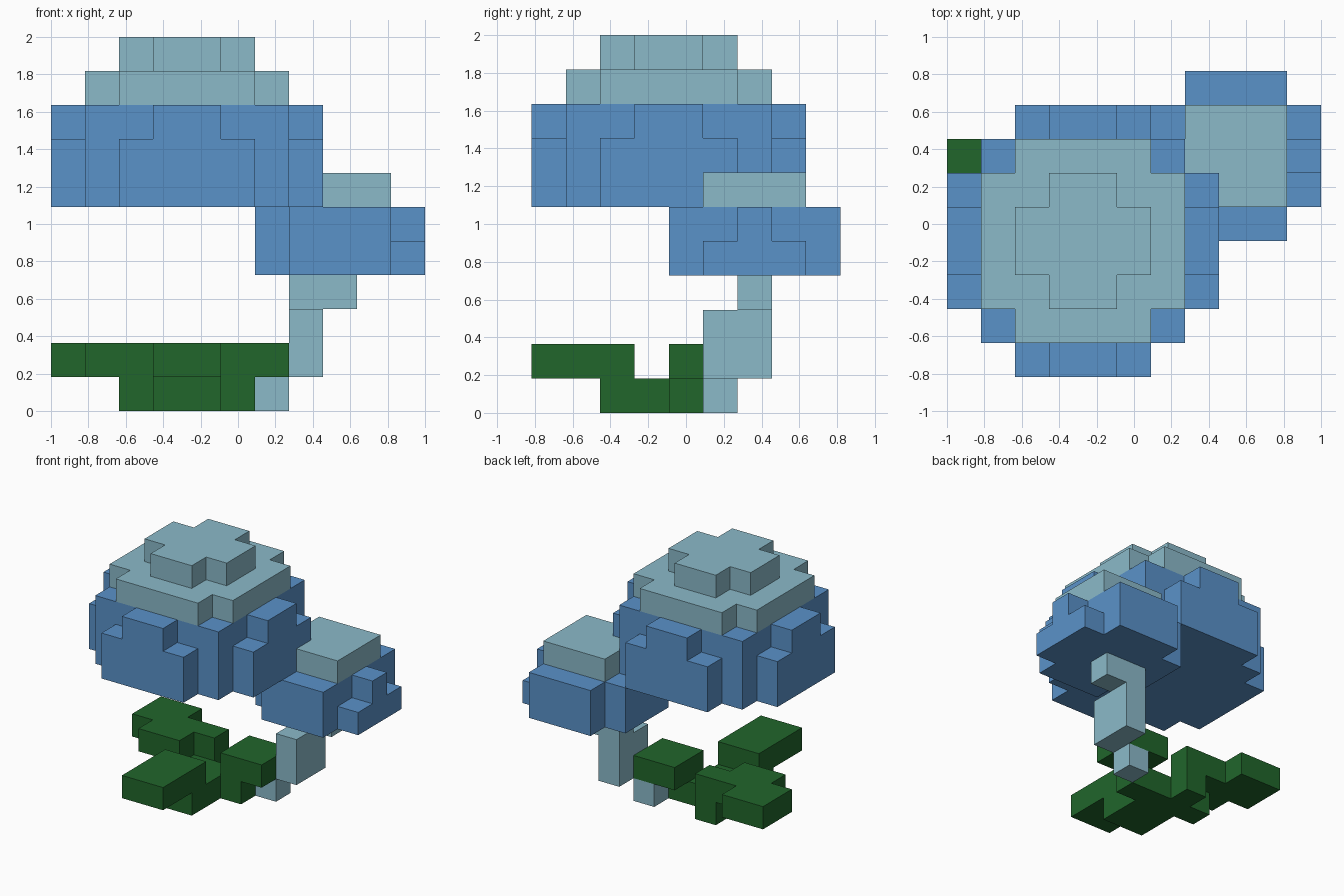
import bpy, bmesh
from itertools import product
from mathutils import Vector

cube = bpy.data.objects.get("Cube")
if cube:
    bpy.data.objects.remove(cube, do_unlink=True)

U = 2 / 11                           # size of one block
ORIGIN = Vector((-1, -4.5 * U, 0))   # corner of the block grid


def material(name, rgb):
    m = bpy.data.materials.new(name)
    m.use_nodes = True
    m.diffuse_color = (*rgb, 1)
    bsdf = next(n for n in m.node_tree.nodes if n.type == 'BSDF_PRINCIPLED')
    bsdf.inputs["Base Color"].default_value = (*rgb, 1)
    return m


blue = material("cap blue", (0.102, 0.287, 0.584))
pale = material("pale blue", (0.258, 0.491, 0.584))
green = material("leaf green", (0.015, 0.133, 0.024))


def box(x0, x1, y0, y1, z0, z1):
    """Grid cells filled by a box."""
    return set(product(range(x0, x1), range(y0, y1), range(z0, z1)))


def rounded(a, b, z0, z1):
    """Square slab on both axes from a to b, without its corner blocks."""
    return box(a, b, a + 1, b - 1, z0, z1) | box(a + 1, b - 1, a, b, z0, z1)


def build(name, cells, mat):
    """Skin a set of cells and merge the flat faces."""
    bm = bmesh.new()
    for cell in cells:
        for axis, side in product(range(3), (0, 1)):
            near = list(cell)
            near[axis] += 2 * side - 1
            if tuple(near) in cells:
                continue
            u, v = (axis + 1) % 3, (axis + 2) % 3
            ring = []
            for du, dv in ((0, 0), (1, 0), (1, 1), (0, 1)):
                p = Vector(cell)
                p[axis] += side
                p[u] += du
                p[v] += dv
                ring.append(bm.verts.new(ORIGIN + p * U))
            bm.faces.new(ring if side else ring[::-1])
    bmesh.ops.remove_doubles(bm, verts=bm.verts[:], dist=U / 100)
    bmesh.ops.dissolve_limit(bm, angle_limit=0.01, verts=bm.verts[:],
                             edges=bm.edges[:])
    mesh = bpy.data.meshes.new(name)
    bm.to_mesh(mesh)
    bm.free()
    mesh.materials.append(mat)
    obj = bpy.data.objects.new(name, mesh)
    bpy.context.collection.objects.link(obj)


# Large cap: square core with a stepped lobe on each side
large_cap = (box(1, 7, 1, 7, 6, 9)
             | box(0, 8, 2, 6, 6, 8) | box(2, 6, 0, 8, 6, 8)
             | box(0, 8, 3, 5, 8, 9) | box(3, 5, 0, 8, 8, 9))
build("large_cap", large_cap, blue)
build("large_cap_crown", rounded(1, 7, 9, 10) | rounded(2, 6, 10, 11), pale)

# Small cap: plain lobes, with one stepped lobe on the outer side
build("small_cap", box(7, 10, 4, 9, 4, 6) | box(6, 10, 5, 8, 4, 6)
      | box(10, 11, 5, 8, 4, 5) | box(10, 11, 6, 7, 5, 6), blue)
build("small_cap_crown", box(7, 10, 5, 8, 6, 7) - large_cap, pale)

# Crooked stem
build("stem", box(7, 9, 6, 7, 3, 4) | box(7, 8, 5, 7, 1, 3)
      | box(6, 7, 5, 6, 0, 1), pale)

# Leaves on a low base
build("leaf_base", box(3, 5, 2, 5, 0, 1) | box(2, 3, 4, 5, 0, 1)
      | box(3, 4, 5, 6, 0, 1) | box(5, 6, 4, 5, 0, 1), green)
build("front_leaf", box(3, 5, 0, 3, 1, 2), green)
build("left_leaf", box(5, 7, 4, 6, 1, 2), green)
build("back_right_leaf", box(0, 4, 5, 6, 1, 2) | box(1, 3, 4, 5, 1, 2)
      | box(0, 2, 6, 7, 1, 2), green)
